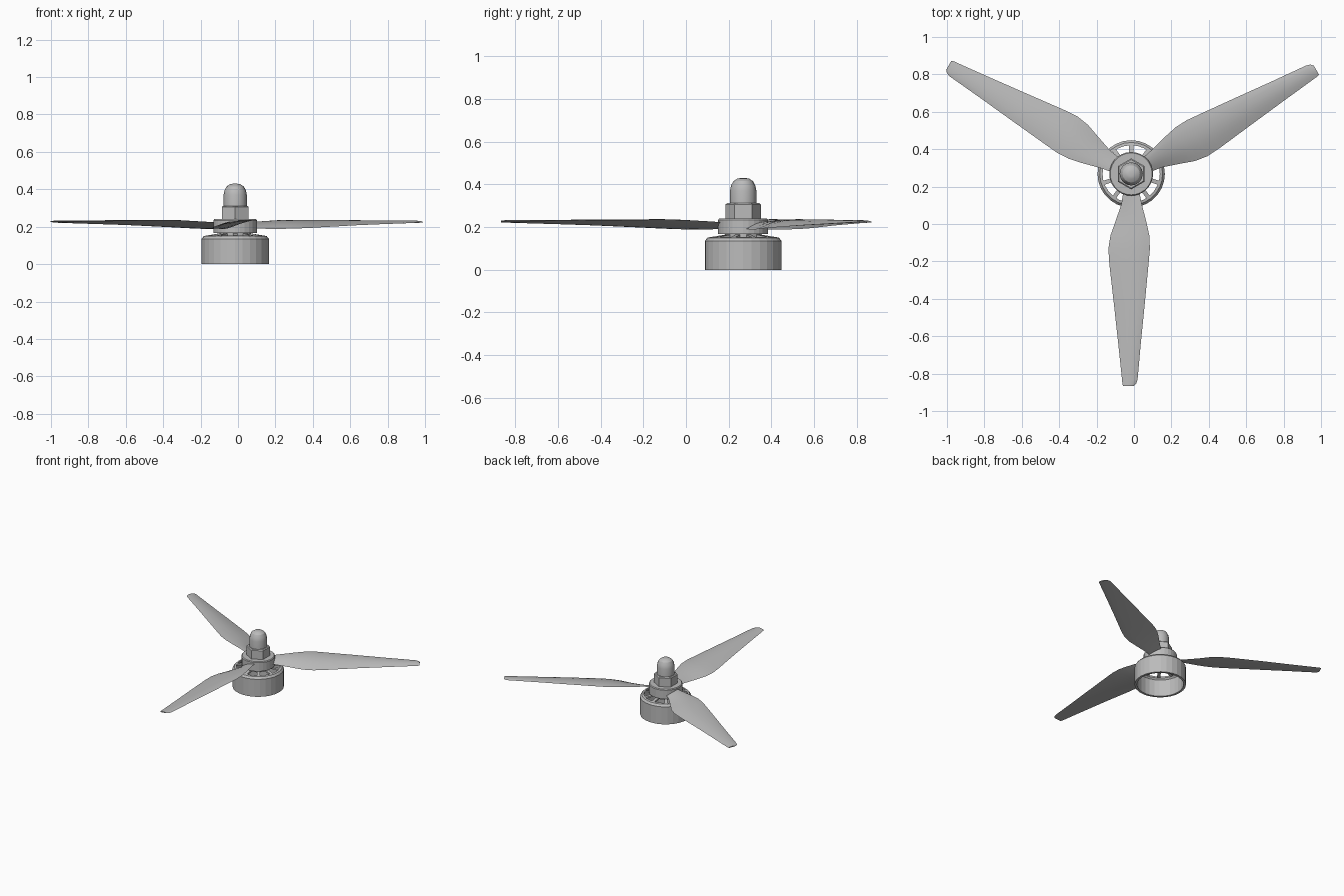
import bpy, bmesh, math
from mathutils import Matrix, Vector

if "Cube" in bpy.data.objects:
    bpy.data.objects.remove(bpy.data.objects["Cube"], do_unlink=True)

HUB = Vector((-0.015, 0.268, 0))

grey = bpy.data.materials.new("plain grey")
grey.use_nodes = True
grey.diffuse_color = (0.5, 0.5, 0.5, 1)
grey.node_tree.nodes["Principled BSDF"].inputs["Base Color"].default_value = (0.5, 0.5, 0.5, 1)


def finish(bm, name, smooth=None):
    bmesh.ops.remove_doubles(bm, verts=bm.verts, dist=1e-5)
    bmesh.ops.recalc_face_normals(bm, faces=bm.faces)
    mesh = bpy.data.meshes.new(name)
    bm.to_mesh(mesh)
    bm.free()
    mesh.materials.append(grey)
    obj = bpy.data.objects.new(name, mesh)
    obj.location = HUB
    bpy.context.collection.objects.link(obj)
    if smooth:
        bpy.ops.object.select_all(action='DESELECT')
        obj.select_set(True)
        bpy.context.view_layer.objects.active = obj
        bpy.ops.object.shade_smooth_by_angle(angle=math.radians(smooth))
    return obj


def bridge(bm, rings, closed=False):
    n = len(rings[0])
    pairs = list(zip(rings, rings[1:]))
    if closed:
        pairs.append((rings[-1], rings[0]))
    for a, b in pairs:
        for i in range(n):
            j = (i + 1) % n
            bm.faces.new((a[i], a[j], b[j], b[i]))


def lathe(name, profile, sides, start=0.0, closed=False, smooth=None):
    """Turn a (radius, height) profile around the hub axis."""
    bm = bmesh.new()
    rings = []
    for r, z in profile:
        angles = [start + math.tau * i / sides for i in range(sides)]
        rings.append([bm.verts.new((r * math.cos(a), r * math.sin(a), z)) for a in angles])
    bridge(bm, rings, closed)
    if not closed:
        bm.faces.new(rings[0])
        bm.faces.new(rings[-1])
    return finish(bm, name, smooth)


# Hollow motor bell with a chamfered shoulder
lathe("motor_bell", [(0.18, 0), (0.18, 0.135), (0.168, 0.15), (0.153, 0.153),
                     (0.153, 0.141), (0.163, 0.13), (0.163, 0)], 28, closed=True)

# Centre boss that carries the spokes
lathe("bell_boss", [(0.085, 0.145), (0.085, 0.17)], 24)

# Spokes sloping down from the boss to the rim
bm = bmesh.new()
SPOKES = 10
for k in range(SPOKES):
    turn = Matrix.Rotation(math.tau * (k + 0.5) / SPOKES, 3, 'Z')
    ends = []
    for r, z in ((0.07, 0.161), (0.16, 0.146)):
        corners = ((-0.011, -0.006), (0.011, -0.006), (0.011, 0.006), (-0.011, 0.006))
        ends.append([bm.verts.new(turn @ Vector((r, t, z + h))) for t, h in corners])
    bridge(bm, ends)
    bm.faces.new(ends[0])
    bm.faces.new(ends[1])
finish(bm, "bell_spokes")

# Propeller collar, hex nut and domed cap
lathe("propeller_collar", [(0.117, 0.167), (0.117, 0.234), (0.112, 0.24)], 28)
lathe("hex_nut", [(0.083, 0.238), (0.083, 0.306), (0.076, 0.312)], 6, start=math.pi / 2)
lathe("dome_cap", [(0.062, 0.308), (0.062, 0.37), (0.057, 0.395), (0.046, 0.415),
                   (0.028, 0.427), (0.012, 0.43)], 16, smooth=25)

# Blade stations: distance, trailing edge, leading edge, heights of both edges
STATIONS = [
    (0.08, -0.04, 0.04, 0.192, 0.222),
    (0.16, -0.052, 0.056, 0.188, 0.228),
    (0.26, -0.086, 0.082, 0.188, 0.233),
    (0.33, -0.111, 0.097, 0.190, 0.236),
    (0.40, -0.122, 0.100, 0.193, 0.236),
    (0.48, -0.117, 0.093, 0.197, 0.235),
    (0.70, -0.092, 0.072, 0.207, 0.233),
    (0.90, -0.070, 0.052, 0.214, 0.231),
    (1.10, -0.049, 0.034, 0.221, 0.229),
    (1.122, -0.047, 0.027, 0.222, 0.228),
    (1.135, -0.043, 0.012, 0.223, 0.228),
]
STEPS = 8


def blade(name, angle):
    bm = bmesh.new()
    turn = Matrix.Rotation(angle, 3, 'Z')
    rings = []
    for r, t0, t1, z0, z1 in STATIONS:
        thick = 0.045 * (t1 - t0) + 0.001
        ring = []
        for i in range(2 * STEPS):
            # run along the cambered top, then back along the flatter underside
            top = i < STEPS
            u = i / STEPS if top else 2 - i / STEPS
            bulge = math.sin(math.pi * u) * thick * (1.3 if top else -0.2)
            edge = 0.001 if top else -0.001
            point = Vector((t0 + (t1 - t0) * u, -r, z0 + (z1 - z0) * u + bulge + edge))
            ring.append(bm.verts.new(turn @ point))
        rings.append(ring)
    bridge(bm, rings)
    bm.faces.new(rings[0])
    bm.faces.new(rings[-1])
    finish(bm, name, 40)


for k, name in enumerate(("front_blade", "left_blade", "right_blade")):
    blade(name, math.tau * k / 3)
